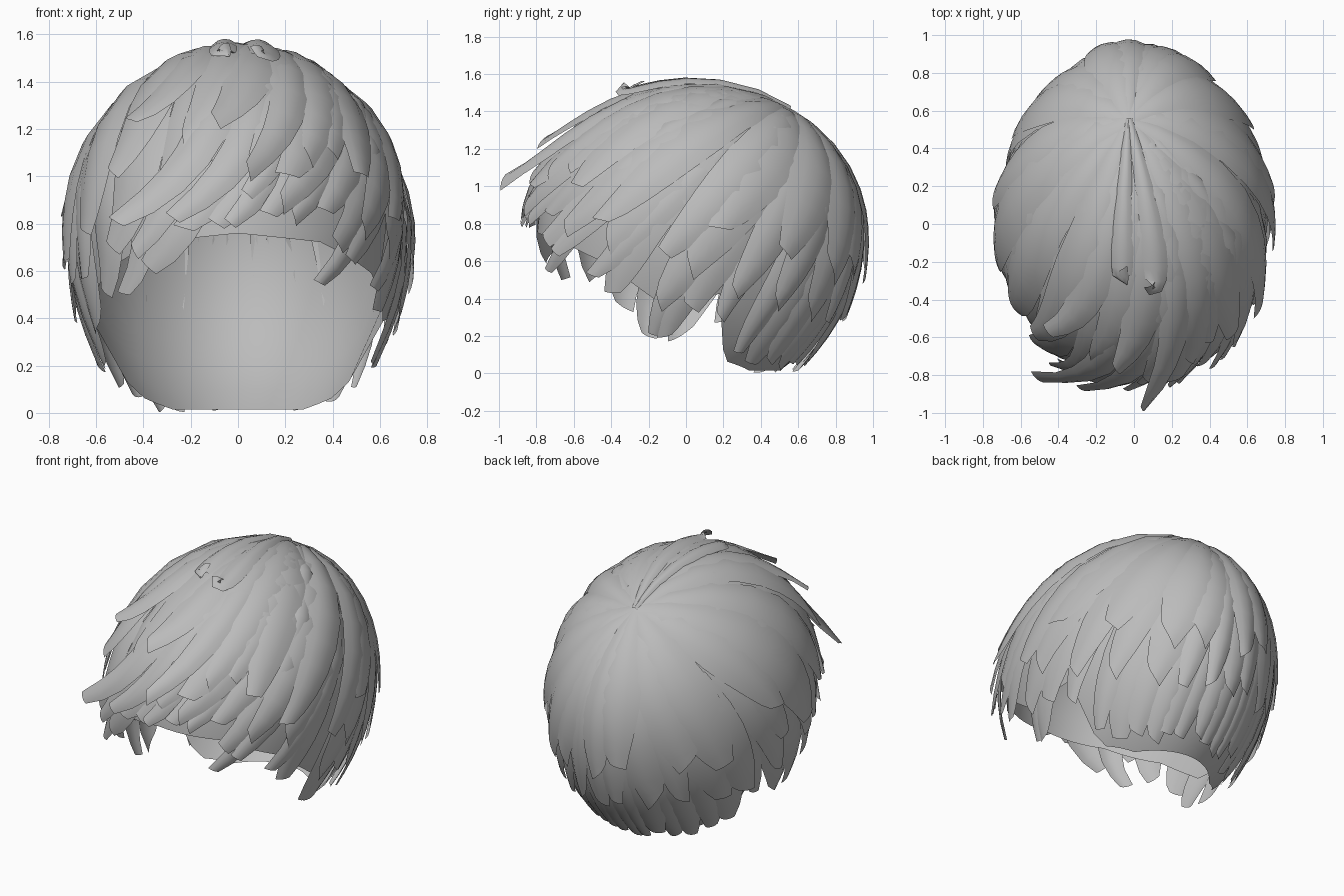
import bpy, bmesh, math, random
from mathutils import Vector

random.seed(11)
cube = bpy.data.objects.get("Cube")
if cube:
    bpy.data.objects.remove(cube, do_unlink=True)

grey = bpy.data.materials.new("hair_grey")
grey.use_nodes = True
COLOUR = (0.5, 0.5, 0.5, 1)
grey.diffuse_color = COLOUR
grey.node_tree.nodes["Principled BSDF"].inputs["Base Color"].default_value = COLOUR

# Head form: a unit ball stretched differently to the front, back, top and bottom
MID_Y, MID_Z = 0.04, 0.75
WIDE, FRONT, BACK, UP, DOWN = 0.75, 0.90, 0.94, 0.83, 0.93
WHORL = Vector((-0.04, 0.56, 0.83)).normalized()

# Angle around the head (0 front, 90 side, 180 back) against height or sweep
CAP_HEM = [(0, .76), (30, .72), (55, .58), (75, .36), (90, .38), (100, .40), (106, .02), (130, -.04), (180, -.04)]
LOCK_HEM = [(0, .80), (28, .75), (50, .52), (62, .34), (70, .19), (85, .17), (92, .38), (100, .30),
            (106, .06), (130, .0), (180, .0)]
SWEEP = [(-180, 0), (-90, -15), (-55, 5), (-30, 30), (30, 35), (60, 28), (100, 20), (180, 0)]


def lookup(table, t):
    for (a, va), (b, vb) in zip(table, table[1:]):
        if t <= b:
            return va + (vb - va) * (t - a) / (b - a)
    return table[-1][1]


def on_head(u):
    narrow = 1 - 0.13 * max(0, u.y) ** 2
    return Vector((WIDE * narrow * u.x,
                   MID_Y + (FRONT if u.y < 0 else BACK) * u.y,
                   MID_Z + (UP if u.z > 0 else DOWN) * u.z))


def direction(t, z):
    h = (z - MID_Z) / (UP if z > MID_Z else DOWN)
    k = math.sqrt(1 - h * h)
    a = math.radians(t)
    return Vector((k * math.sin(a), -k * math.cos(a), h))


def skin(bm, rows, closed=False):
    verts = [[bm.verts.new(p) for p in row] for row in rows]
    for a, b in zip(verts, verts[1:]):
        count = len(a)
        for j in range(count if closed else count - 1):
            k = (j + 1) % count
            bm.faces.new((a[j], b[j], b[k], a[k]))
    return verts


def make_object(name, bm):
    mesh = bpy.data.meshes.new(name)
    bm.to_mesh(mesh)
    bm.free()
    mesh.materials.append(grey)
    obj = bpy.data.objects.new(name, mesh)
    bpy.context.collection.objects.link(obj)
    return obj


def lock(bm, t, z_end, width, base, lift, sweep, steps=9):
    """One tapered, slightly arched lock from the whorl to a slanted tip."""
    end = direction(t, z_end)
    bend = direction(t + sweep, min(z_end + 0.32, 1.42))
    skew = random.uniform(-0.9, 0.9)
    rows = []
    for i in range(steps + 1):
        s = i / steps
        d = (WHORL * (1 - s) ** 2 + bend * 2 * s * (1 - s) + end * s * s).normalized()
        tangent = (bend - WHORL) * (1 - s) + (end - bend) * s
        side = d.cross(tangent).normalized()
        along = side.cross(d)
        taper = max(0, (s - 0.5) / 0.5) ** 1.4
        w = width * min(1, 0.4 + 1.4 * s) * (1 - 0.68 * taper)
        radius = base - 0.02 * (1 - s) ** 4 + lift * s ** 4
        row = []
        for j in (-1, -0.5, 0, 0.5, 1):
            u = d + side * w * j
            if i == steps:
                u += along * w * skew * j
            row.append(on_head(u.normalized() * (radius - 0.025 * j * j * (1 - 0.6 * taper))))
        rows.append(row)
    skin(bm, rows)


parts = []

# Inner cap
bm = bmesh.new()
RINGS, SIDES = 12, 72
rows = []
for i in range(1, RINGS + 1):
    row = []
    for j in range(SIDES):
        t = 360 * j / SIDES - 180
        u = WHORL.slerp(direction(t, lookup(CAP_HEM, abs(t))), i / RINGS)
        row.append(on_head(u * 0.93))
    rows.append(row)
bm.faces.new(skin(bm, rows, closed=True)[0])
parts.append(make_object("inner_cap", bm))

# Layers of locks: name, count, rise of the hem, jitter, half width, radius, lift, side sweep
LAYERS = [
    ("under_locks", 36, 0.0, 0.06, 0.14, 0.962, 0.03, 0.35),
    ("middle_locks", 24, 0.15, 0.22, 0.16, 0.978, 0.025, 0.7),
    ("top_locks", 18, 0.36, 0.26, 0.19, 0.99, 0.02, 1.0),
]
for name, count, rise, jitter, width, base, lift, side_sweep in LAYERS:
    bm = bmesh.new()
    for n in range(count):
        t = 360 * (n + random.uniform(-0.3, 0.3)) / count - 180
        t = max(-180, min(180, t))
        low = lookup(LOCK_HEM, abs(t)) - (0.12 if -50 < t < -22 else 0)
        z = low + (1.3 - low) * rise + random.uniform(0, jitter)
        fringe = abs(t) < 58
        tip = lift + (random.uniform(0, 0.06) if fringe else 0)
        sweep = lookup(SWEEP, t) * (1 if fringe else side_sweep)
        lock(bm, t, z, width * random.uniform(0.75, 1.2),
             base + random.uniform(-0.006, 0.008), tip, sweep)
    parts.append(make_object(name, bm))

# Loose fringe tips: angle, tip height, half width, lift, sweep
bm = bmesh.new()
for t, z, width, lift, sweep in [
        (3, 0.98, 0.12, 0.20, 35), (-36, 0.80, 0.13, 0.19, 45),
        (-20, 0.82, 0.13, 0.10, 45), (-8, 1.2, 0.16, 0.10, 30),
        (-42, 1.2, 0.14, 0.10, 25), (28, 0.55, 0.10, 0.02, 30),
        (14, 0.88, 0.15, 0.06, 40), (45, 1.0, 0.17, 0.05, 15)]:
    lock(bm, t, z, width, 0.99, lift, sweep)
parts.append(make_object("fringe_tips", bm))

# Raised tuft over the crown
bm = bmesh.new()
lock(bm, 14, 1.51, 0.09, 1.01, 0.05, 10)
lock(bm, -14, 1.54, 0.08, 1.01, 0.02, 5)
parts.append(make_object("crown_tuft", bm))

# Smooth shading with sharp creases
bpy.ops.object.select_all(action='DESELECT')
for p in parts:
    p.select_set(True)
bpy.context.view_layer.objects.active = parts[0]
bpy.ops.object.shade_smooth_by_angle(angle=math.radians(40))
